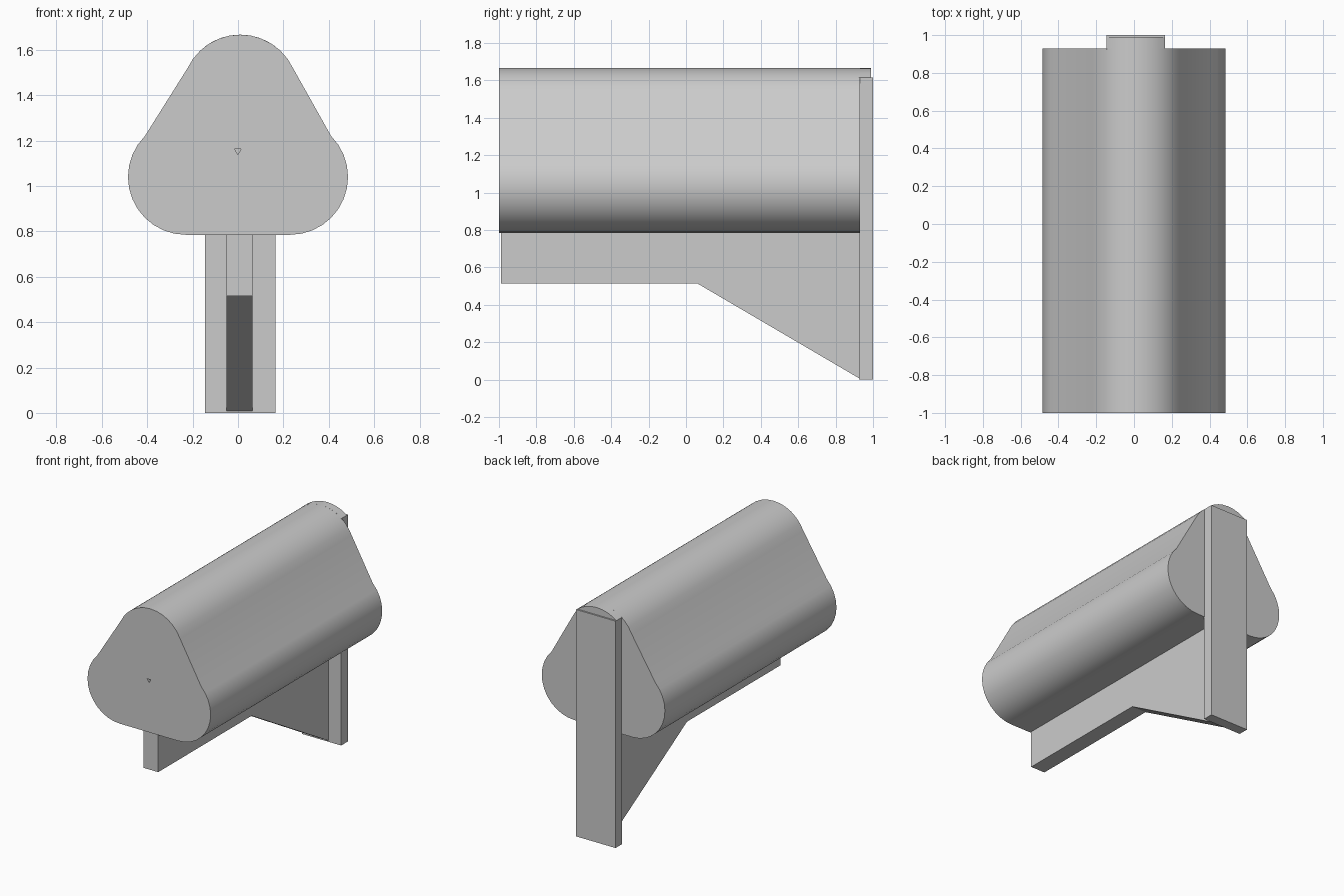
import bpy, bmesh
from math import sin, cos, radians, pi

if "Cube" in bpy.data.objects:
    bpy.data.objects.remove(bpy.data.objects["Cube"])


def arc(cx, cz, r, a0, a1, n):
    """Points along an arc, angles in degrees."""
    return [(cx + r * cos(radians(a0 + (a1 - a0) * i / n)),
             cz + r * sin(radians(a0 + (a1 - a0) * i / n))) for i in range(n + 1)]


def finish(obj, smooth=False):
    bpy.ops.object.select_all(action='DESELECT')
    obj.select_set(True)
    bpy.context.view_layer.objects.active = obj
    if smooth:
        bpy.ops.object.shade_smooth_by_angle(angle=radians(20))
    return obj


def prism(name, loops, y0, y1):
    """Extrude x-z outlines (first is the outer edge, the rest are holes) along y."""
    curve = bpy.data.curves.new(name, 'CURVE')
    curve.dimensions = '2D'
    curve.fill_mode = 'BOTH'
    curve.extrude = (y1 - y0) / 2
    for pts in loops:
        spline = curve.splines.new('POLY')
        spline.points.add(len(pts) - 1)
        for p, (x, z) in zip(spline.points, pts):
            p.co = (x, z, 0, 1)
        spline.use_cyclic_u = True
    obj = bpy.data.objects.new(name, curve)
    bpy.context.collection.objects.link(obj)
    obj.rotation_euler = (pi / 2, 0, 0)
    obj.location.y = (y0 + y1) / 2
    finish(obj)
    bpy.ops.object.convert(target='MESH')
    bpy.ops.object.transform_apply(location=True, rotation=True, scale=True)
    return bpy.context.object


def side_plate(name, outline, x0, x1):
    """Extrude a y-z outline along x."""
    bm = bmesh.new()
    face = bm.faces.new([bm.verts.new((x0, y, z)) for y, z in outline])
    new = bmesh.ops.extrude_face_region(bm, geom=[face])['geom']
    bmesh.ops.translate(bm, vec=(x1 - x0, 0, 0),
                        verts=[v for v in new if isinstance(v, bmesh.types.BMVert)])
    bmesh.ops.recalc_face_normals(bm, faces=bm.faces)
    mesh = bpy.data.meshes.new(name)
    bm.to_mesh(mesh)
    bm.free()
    obj = bpy.data.objects.new(name, mesh)
    bpy.context.collection.objects.link(obj)
    return obj


# Rounded three-lobed body with the small gap in its middle
lobes = (arc(0.23, 1.04, 0.255, -90, 45, 12)
         + arc(0.01, 1.41, 0.257, 25, 155, 12)
         + arc(-0.23, 1.04, 0.255, 135, 270, 12))
gap = [(-0.015, 1.163), (0.0, 1.138), (0.013, 1.163)]
finish(prism("body", [lobes, gap], -1.0, 0.93), smooth=True)

# Upright back plate
side_plate("back_plate", [(0.925, 0), (1.0, 0), (1.0, 1.615), (0.925, 1.615)], -0.145, 0.165)

# Rounded cap continuing the top lobe over the plate
finish(prism("plate_cap", [arc(0.01, 1.41, 0.257, 53, 127, 8)], 0.93, 0.99), smooth=True)

# Thin brace under the body, sloping down to the foot of the plate
side_plate("under_brace", [(-0.99, 0.515), (0.06, 0.515), (0.93, 0.005),
                           (0.93, 0.80), (-0.99, 0.80)], -0.05, 0.065)
